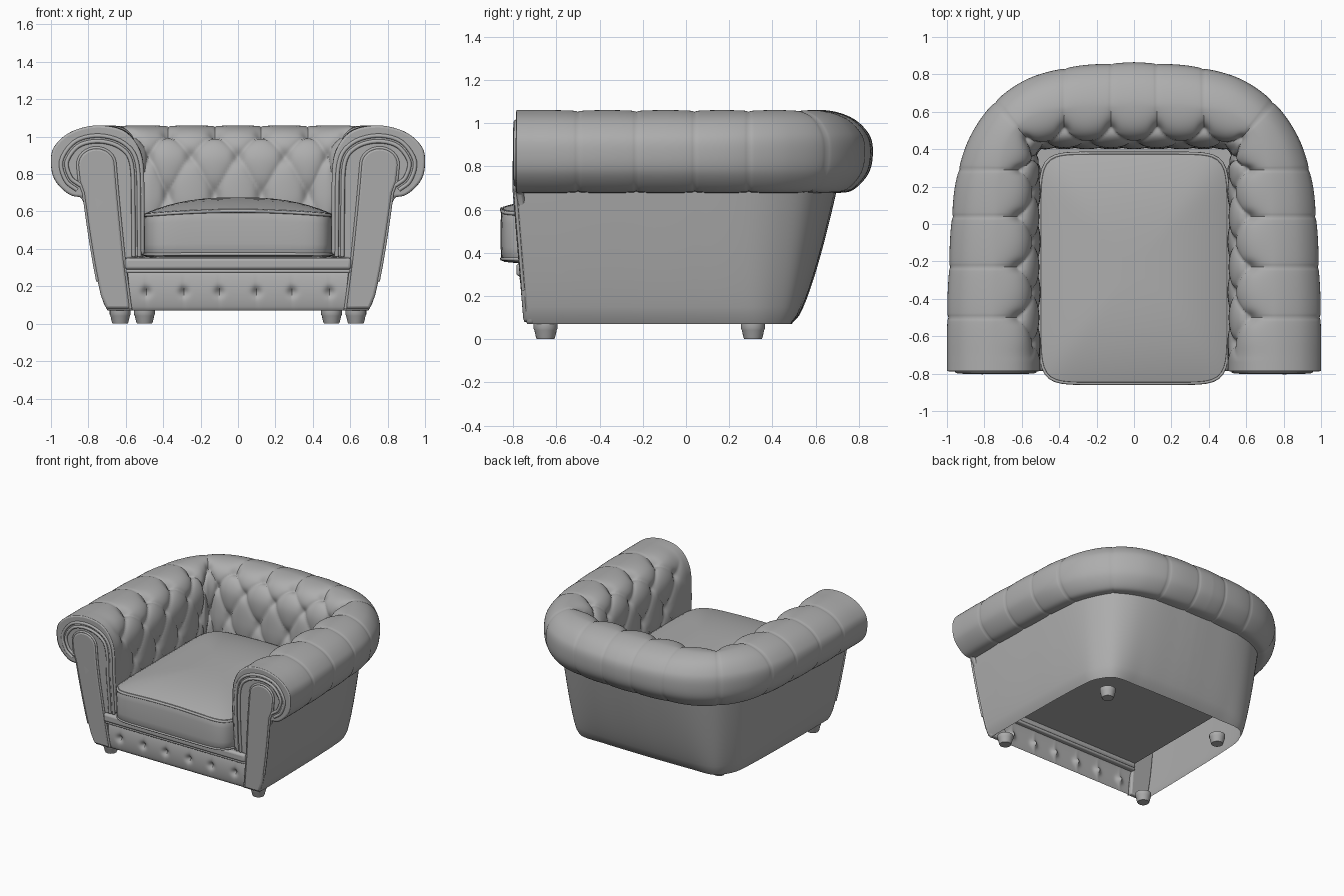
import bpy, bmesh, math
from mathutils import Vector

if "Cube" in bpy.data.objects:
    bpy.data.objects.remove(bpy.data.objects["Cube"])

# ---------- helpers ----------
leather = bpy.data.materials.new("grey_leather")
leather.diffuse_color = (.42, .42, .42, 1)
leather.use_nodes = True
leather.node_tree.nodes["Principled BSDF"].inputs["Base Color"].default_value = leather.diffuse_color

def spline(tab, t):
    """Smooth interpolation of rows (t, a, b, ...)."""
    i = 0
    while i < len(tab) - 2 and t > tab[i + 1][0]:
        i += 1
    def tan(k):
        a, b = tab[max(k - 1, 0)], tab[min(k + 1, len(tab) - 1)]
        return [(y - x) / (b[0] - a[0]) for x, y in zip(a[1:], b[1:])]
    p, q = tab[i], tab[i + 1]
    h = q[0] - p[0]
    s = (t - p[0]) / h
    h0, h1 = 1 - 3*s*s + 2*s**3, 3*s*s - 2*s**3
    g0, g1 = h * (s - 2*s*s + s**3), h * (s**3 - s*s)
    return [h0*a + h1*b + g0*m + g1*n
            for a, b, m, n in zip(p[1:], q[1:], tan(i), tan(i + 1))]

def rake(v):
    """Lean the chair front back toward the floor."""
    v = Vector(v)
    if v.y < -0.6 and v.z < 0.68:
        v.y += 0.08 * (0.68 - v.z)
    return v

def finish(name, bm, mirror=False, bevel=0):
    me = bpy.data.meshes.new(name)
    bm.to_mesh(me)
    bm.free()
    me.shade_smooth()
    me.set_sharp_from_angle(angle=math.radians(50))
    me.materials.append(leather)
    ob = bpy.data.objects.new(name, me)
    bpy.context.collection.objects.link(ob)
    if bevel:
        b = ob.modifiers.new("bevel", 'BEVEL')
        b.width, b.segments = bevel, 3
        b.limit_method, b.angle_limit = 'ANGLE', math.radians(50)
    if mirror:
        m = ob.modifiers.new("mirror", 'MIRROR')
        m.use_clip, m.merge_threshold = True, 0.0005
    return ob

def grid(name, rows, closed=False, mirror=False):
    """Skin rows[i][j]; closed wraps the i direction."""
    bm = bmesh.new()
    vs = [[bm.verts.new(p) for p in r] for r in rows]
    for i in range(len(vs) if closed else len(vs) - 1):
        a, b = vs[i], vs[(i + 1) % len(vs)]
        for j in range(len(a) - 1):
            bm.faces.new((a[j], b[j], b[j + 1], a[j + 1]))
    return finish(name, bm, mirror)

def slab(name, outline, y0, y1, bevel):
    """Extrude an (x, z) outline along y, mirrored to both arms."""
    bm = bmesh.new()
    f = bm.faces.new([bm.verts.new((x, y0, z)) for x, z in outline])
    ret = bmesh.ops.extrude_face_region(bm, geom=[f])
    for e in ret['geom']:
        if isinstance(e, bmesh.types.BMVert):
            e.co.y = y1
    for v in bm.verts:
        v.co = rake(v.co)
    bmesh.ops.recalc_face_normals(bm, faces=bm.faces)
    return finish(name, bm, True, bevel)

def box(name, lo, hi, bevel):
    bm = bmesh.new()
    bmesh.ops.create_cube(bm, size=1)
    for v in bm.verts:
        v.co = [(a + b) / 2 + c * (b - a) for a, b, c in zip(lo, hi, v.co)]
    return finish(name, bm, False, bevel)

def tube(name, pts, r, cyclic=False):
    cu = bpy.data.curves.new(name, 'CURVE')
    cu.dimensions, cu.bevel_depth, cu.bevel_resolution = '3D', r, 2
    cu.use_fill_caps = True
    cu.materials.append(leather)
    sp = cu.splines.new('POLY')
    sp.points.add(len(pts) - 1)
    for p, c in zip(sp.points, pts):
        p.co = (*c, 1)
    sp.use_cyclic_u = cyclic
    sp.use_smooth = True
    bpy.context.collection.objects.link(bpy.data.objects.new(name, cu))

# ---------- plan stations (q, inner x, y, outer x, y) and section (w, u, z) ----------
PLAN = [(0, 0, .40, 0, .865), (.5, .125, .40, .12, .86), (1.5, .375, .40, .37, .835),
        (2, .465, .40, .57, .775), (2.5, .51, .385, .745, .655), (3, .51, .34, .87, .48),
        (3.5, .50, .29, .94, .29), (4.5, .50, .04, .975, .04), (5.5, .50, -.23, .99, -.23),
        (6.5, .50, -.50, 1, -.50), (7.5, .50, -.785, 1, -.785)]
SECTION = [(-.7, 0, .33), (0, 0, .48), (1, 0, .69), (2, .03, .90), (3, .2, 1.025), (4, .5, 1.06),
           (4.8, .78, 1.027), (5.6, .96, .95), (6.2, 1, .87), (6.8, .96, .77),
           (7.4, .8, .69), (8, .62, .675)]

def tuft(q, w):
    """Diamond buttoning up to row 3, running out into fine pleats over the roll."""
    fade = min(1, max(0, (7.3 - q) / .35))
    k = min(1, max(0, w - 3))
    if w <= 3:
        sa, sb = abs(math.sin(math.pi * (q + w / 2))), abs(math.sin(math.pi * (q - w / 2)))
    else:
        sa = sb = abs(math.cos(math.pi * q))
    crease = (sa * sb) ** (.42 - .27 * k) - 1
    button = math.exp(-(sa * sa + sb * sb) / .25 - (max(0, w - 3) / .4) ** 2)
    return fade * ((.026 * (1 - k) + .008 * k) * crease - .022 * button)

# padded arms and back, one continuous tufted roll
rows = []
for i in range(181):
    q = i / 24
    ix, iy, ox, oy = spline(PLAN, q)
    inner, D = Vector((ix, iy, 0)), Vector((ox - ix, oy - iy, 0))
    row = []
    for j in range(117):
        w = -.7 + j * .075
        u, z = spline(SECTION, w)
        a, b = spline(SECTION, max(w - .05, -.7)), spline(SECTION, min(w + .05, 8))
        n = D.normalized() * (a[1] - b[1]) + Vector((0, 0, (b[0] - a[0]) * D.length))
        p = inner + D * u + Vector((0, 0, z)) + n.normalized() * tuft(q, w)
        if i == 0:
            p.x = 0
        row.append(rake(p))
    rows.append(row)
grid("tufted_arms_and_back", rows, mirror=True)

# tapering outer shell under the roll
def shell_u(h, q):
    s = min(1, max(0, (q - 1.5) / 2))
    base = .2 + .2 * s * s * (3 - 2 * s)
    return base + (.645 - base) * h ** .68

rows = []
for i in range(76):
    ix, iy, ox, oy = spline(PLAN, i / 10)
    rows.append([])
    for j in range(17):
        h = 1 - j / 16
        u = shell_u(h, i / 10) - (.01 if j == 16 else 0)
        x = ix + (ox - ix) * u if i else 0
        rows[-1].append(rake((x, iy + (oy - iy) * u, .07 + .63 * h)))
grid("outer_shell", rows, mirror=True)

# scroll shaped arm fronts
def arm_xz(w):
    u, z = spline(SECTION, w)
    return (.5 + .5 * u, z)

def side_x(h):
    return .5 + .5 * shell_u(h, 7.5)

outline = [arm_xz(-.5 + .1 * k) for k in range(84)]
outline += [(side_x(h / 8), .07 + .63 * h / 8) for h in range(7, -1, -1)]
outline += [(.562, .07), (.60, .345), (.545, .352)]
slab("arm_front", outline, -.75, -.788, .012)

# keyhole facing panel with piping
arch = [(.757 + .1 * math.cos(a), .85 + .09 * math.sin(a))
        for a in [math.pi * (1 - k / 16) for k in range(17)]]
keyhole = [(.575, .08), (.61, .35), (.635, .60), (.648, .74)] + arch + [(.848, .76)]
keyhole += [(side_x(h / 8) + .003, .07 + .63 * h / 8) for h in range(8, 0, -1)] + [(.705, .08)]
slab("arm_facing_panel", keyhole, -.77, -.80, .018)

SCROLL = [(0, .528, .36), (1, .53, .60), (2, .54, .86), (3, .61, .965), (4, .74, 1.005),
          (5, .87, .975), (6, .945, .87), (7, .92, .765), (8, .86, .715)]
scroll = [spline(SCROLL, k / 5) for k in range(41)]
inset = []
for k, (x, z) in enumerate(scroll):
    # offset the scroll inward by a constant width
    a, b = scroll[max(k - 1, 0)], scroll[min(k + 1, 40)]
    t = Vector((b[0] - a[0], b[1] - a[1])).normalized()
    inset.append((x + .03 * t.y, z - .03 * t.x))
for side, s in (("right", 1), ("left", -1)):
    for nm, pts, r, y in (("scroll_piping", scroll, .011, -.787), ("inner_scroll_piping", inset, .011, -.79),
                          ("facing_piping", keyhole[:29], .008, -.79)):
        tube(side + "_" + nm, [rake((s * x, y, z)) for x, z in pts], r)

# buttoned front rail
rows = []
for i in range(121):
    x = -.6 + i * .01
    rows.append([])
    for j in range(23):
        z = .07 + .21 * j / 22
        y = -.725 - .022 * max(0, math.sin(math.pi * j / 22)) ** .5
        for bx in (-.49, -.29, -.1, .1, .29, .49):
            dx, dz = abs(x - bx), z - .17
            y += .02 * math.exp(-(dx * dx + dz * dz) / .0006)
            y += .012 * math.exp(-dx / .012 - abs(dz) / .04)
        rows[-1].append((x, y, z))
grid("front_rail", rows)

# rail mouldings and seat platform
box("rail_moulding", (-.605, -.785, .29), (.605, -.70, .352), .016)
box("rail_bead", (-.6, -.77, .27), (.6, -.70, .292), .009)
box("seat_platform", (-.6, -.74, .325), (.6, .44, .355), .004)

# loose seat cushion
def cushion(k, z, a):
    c, s = math.cos(a), math.sin(a)
    r = k * ((abs(c) / .505) ** 9 + (abs(s) / .618) ** 9) ** (-1 / 9)
    sag = .09 * (r * c) ** 2 * max(0, z - .36) / .24
    return (r * c, -.237 + r * s, z - sag)

ks = [.985, .97, .93, .86, .76, .64, .5, .35, .2, .08, .001]
levels = [(.001, .353), (.9, .353), (.98, .358), (1, .38), (1.005, .43), (1.006, .49), (1.004, .55), (1, .585)]
levels += [(k, .61 + .066 * (1 - k ** 3)) for k in ks]
angles = [2 * math.pi * i / 144 for i in range(144)]
grid("seat_cushion", [[cushion(k, z, a) for k, z in levels] for a in angles], closed=True)
for nm, z in (("top", .602), ("bottom", .372)):
    tube("cushion_piping_" + nm, [cushion(.995, z, a) for a in angles], .009, True)

# turned feet
for nm, x, y in (("front_foot", .63, -.65), ("back_foot", .5, .31)):
    prof = [(.001, 0), (.04, 0), (.044, .008), (.052, .042), (.056, .05), (.056, .07), (.001, .074)]
    ring = []
    for i in range(24):
        a = 2 * math.pi * i / 24
        ring.append([(x + r * math.cos(a), y + r * math.sin(a), z) for r, z in prof])
    grid(nm, ring, closed=True, mirror=True)
